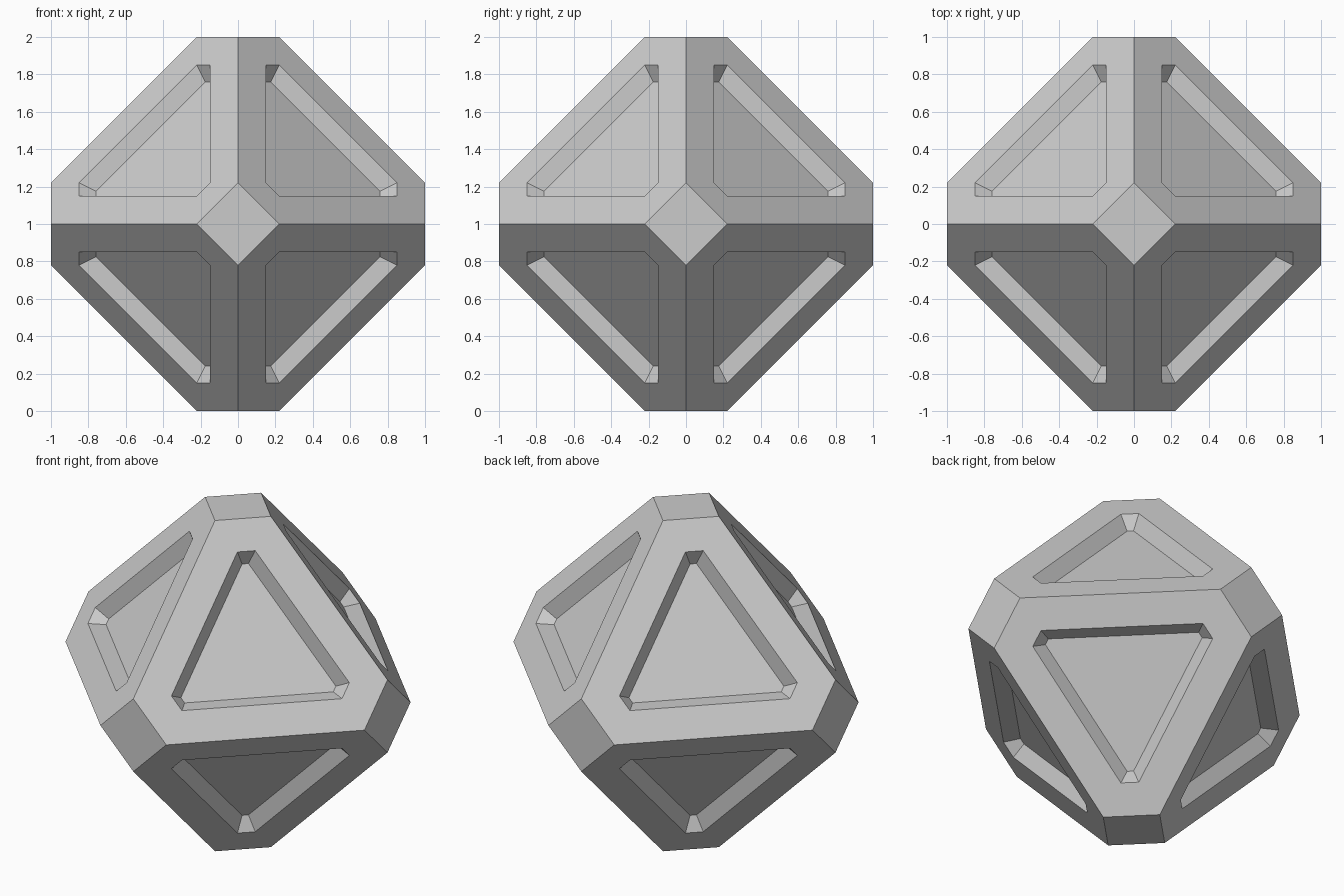
import bpy, bmesh, math
from itertools import permutations, product
from mathutils import Vector

if "Cube" in bpy.data.objects:
    bpy.data.objects.remove(bpy.data.objects["Cube"])

TIP = 0.22  # half diagonal of the cut-off corner squares

bm = bmesh.new()

# Truncated octahedron: all signed permutations of (0, TIP, 1)
points = {tuple(c * s for c, s in zip(p, signs))
          for p in permutations((0, TIP, 1))
          for signs in product((1, -1), repeat=3)}
points = {tuple(c + 0.0 for c in p) for p in points}
for p in sorted(points):
    bm.verts.new(p)
bmesh.ops.convex_hull(bm, input=bm.verts[:])
bmesh.ops.dissolve_limit(bm, angle_limit=math.radians(2),
                         verts=bm.verts[:], edges=bm.edges[:])
bmesh.ops.recalc_face_normals(bm, faces=bm.faces[:])
bm.normal_update()

# Flat rim, then a sloped recess, on each large six-sided face
panels = [f for f in bm.faces if len(f.verts) == 6]
rim = 0.15 * math.sqrt(6) / 2
depth = 0.078
for thickness, push in ((rim, 0), (depth / math.sqrt(2), -depth)):
    bmesh.ops.inset_individual(bm, faces=panels, thickness=thickness,
                               depth=push, use_even_offset=True)
    bm.normal_update()

# Stand on the ground
bmesh.ops.translate(bm, verts=bm.verts[:], vec=Vector((0, 0, 1)))

mesh = bpy.data.meshes.new("recessed_octahedron")
bm.to_mesh(mesh)
bm.free()
bpy.context.collection.objects.link(
    bpy.data.objects.new("recessed_octahedron", mesh))
